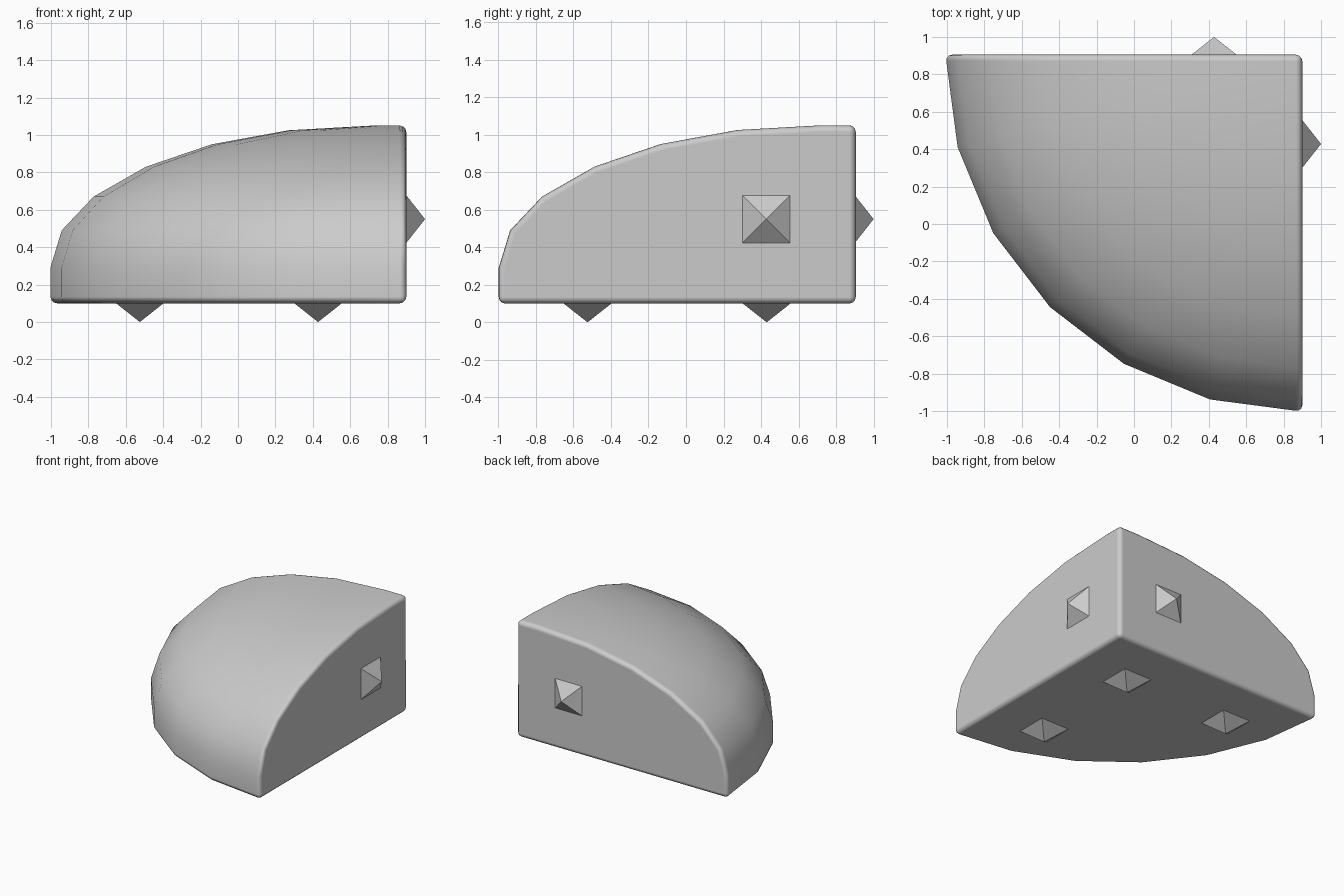
import bpy, bmesh, math
from mathutils import Vector

if "Cube" in bpy.data.objects:
    bpy.data.objects.remove(bpy.data.objects["Cube"])

CX, CY = 0.90, 0.905          # corner where the two cut walls meet
STEPS = 6                     # 15 degree segments over the quarter turn

# Dome profile: (radius from corner, height)
profile = [(1.908, 0.10), (1.908, 0.29), (1.847, 0.49), (1.677, 0.67), (1.397, 0.83),
           (1.045, 0.95), (0.635, 1.025), (0.19, 1.05)]

# Quarter dome body
bm = bmesh.new()
axis_bottom = bm.verts.new((CX, CY, 0.10))
axis_top = bm.verts.new((CX, CY, 1.05))
rings = []
for r, z in profile:
    ring = []
    for i in range(STEPS + 1):
        a = math.pi + i * math.pi / 2 / STEPS
        ring.append(bm.verts.new((CX + r * math.cos(a), CY + r * math.sin(a), z)))
    rings.append(ring)
for lo, hi in zip(rings, rings[1:]):
    for i in range(STEPS):
        bm.faces.new((lo[i], lo[i + 1], hi[i + 1], hi[i]))
bm.faces.new(rings[-1] + [axis_top])                              # top cap
bm.faces.new(rings[0] + [axis_bottom])                            # floor
for k in (0, STEPS):                                              # cut walls
    bm.faces.new([axis_bottom] + [ring[k] for ring in rings] + [axis_top])
bmesh.ops.recalc_face_normals(bm, faces=bm.faces)
for f in bm.faces:
    f.smooth = True
mesh = bpy.data.meshes.new("quarter_dome")
bm.to_mesh(mesh)
bm.free()
body = bpy.data.objects.new("quarter_dome", mesh)
bpy.context.collection.objects.link(body)

# Rounded edges
bev = body.modifiers.new("rounded_edges", 'BEVEL')
bev.width = 0.035
bev.segments = 3
bev.limit_method = 'ANGLE'
bev.angle_limit = math.radians(45)
bev.harden_normals = True


# Small square pyramids on the flat sides
def stud(name, base, direction):
    d = Vector(direction)
    m = bpy.data.meshes.new(name)
    b = bmesh.new()
    bmesh.ops.create_cone(b, cap_ends=True, segments=4, radius1=0.127 * math.sqrt(2),
                          radius2=0, depth=0.1)
    bmesh.ops.remove_doubles(b, verts=b.verts, dist=0.0001)
    # align the square with the axes, base at the origin
    pts = [v for v in b.verts if v.co.z < 0]
    for v in pts:
        a = math.atan2(v.co.y, v.co.x)
        if abs(math.sin(2 * a)) < 0.1:
            a += math.pi / 4
        v.co.x = 0.127 * math.sqrt(2) * math.cos(a)
        v.co.y = 0.127 * math.sqrt(2) * math.sin(a)
    for v in b.verts:
        v.co.z += 0.05
    b.to_mesh(m)
    b.free()
    ob = bpy.data.objects.new(name, m)
    ob.rotation_mode = 'QUATERNION'
    ob.rotation_quaternion = Vector((0, 0, 1)).rotation_difference(d)
    ob.location = Vector(base)
    bpy.context.collection.objects.link(ob)


stud("right_stud", (0.90, 0.428, 0.55), (1, 0, 0))
stud("back_stud", (0.428, 0.90, 0.55), (0, 1, 0))
for i, (x, y) in enumerate([(0.428, 0.43), (-0.525, 0.43), (0.428, -0.525)]):
    stud(f"bottom_stud_{i + 1}", (x, y, 0.10), (0, 0, -1))
